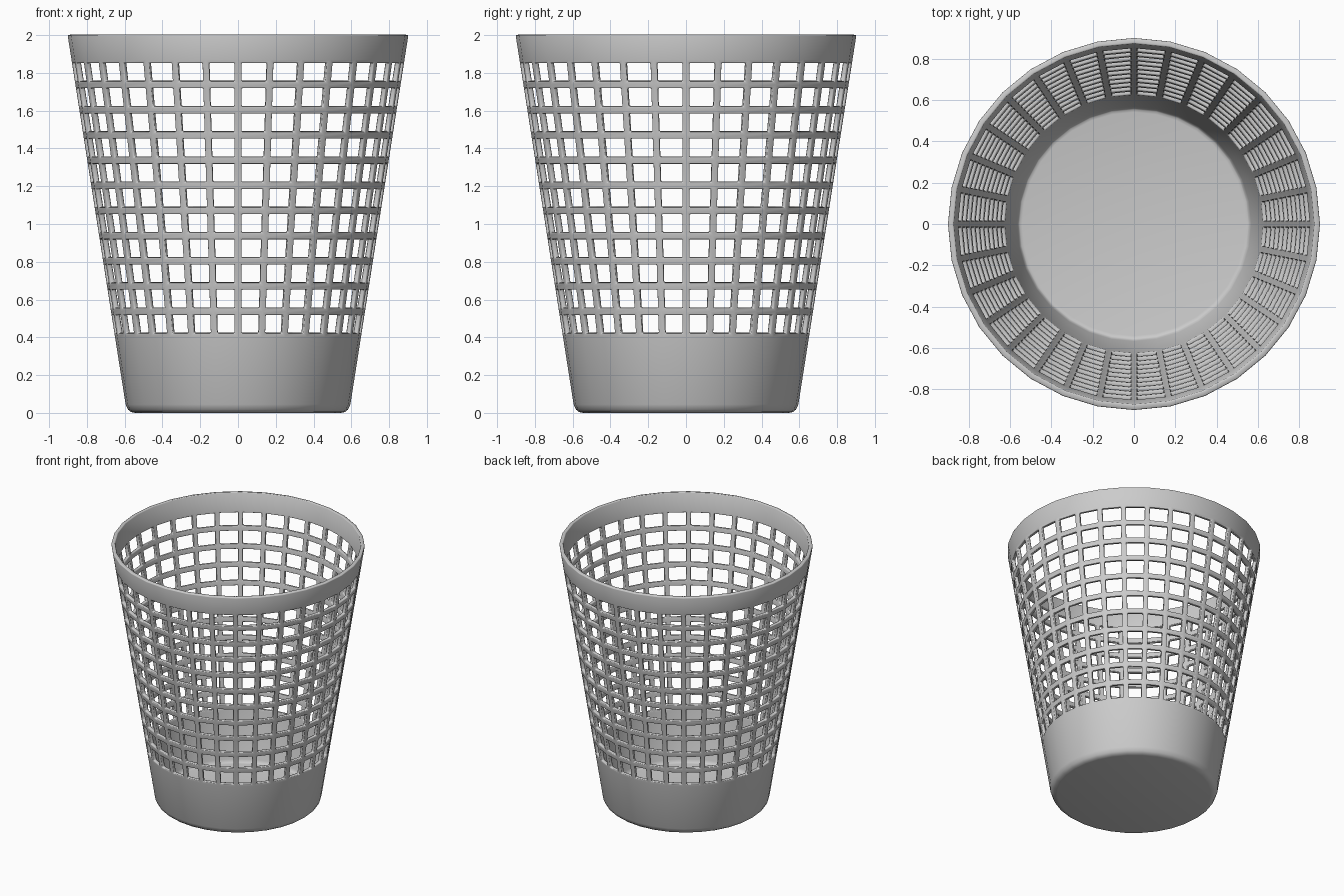
import bpy, bmesh, math

if "Cube" in bpy.data.objects:
    bpy.data.objects.remove(bpy.data.objects["Cube"])

SIDES = 32           # ribs around the basket
ROWS = 11            # rows of openings
Z_LOW, Z_HIGH = 0.403, 1.87
BAR = 0.0375         # width of ribs and rings
WALL = 0.028


def wall_radius(z):
    return 0.588 + 0.157 * z


# Outer profile: floor edge, rounded bottom corner, solid band, grid rows, rim
profile = [(0.545, 0.0), (0.567, 0.005), (0.583, 0.018), (wall_radius(0.045), 0.045)]
grid_z = [Z_LOW + (Z_HIGH - Z_LOW) * i / ROWS for i in range(ROWS + 1)]
first = len(profile)
profile += [(wall_radius(z), z) for z in grid_z] + [(wall_radius(2.0), 2.0)]

bm = bmesh.new()
rings = []
for r, z in profile:
    rings.append([bm.verts.new((r * math.cos(a), r * math.sin(a), z))
                  for a in (2 * math.pi * i / SIDES for i in range(SIDES))])

# Floor and side faces
bm.faces.new(list(reversed(rings[0])))
openings = []
for k in range(len(rings) - 1):
    lo, hi = rings[k], rings[k + 1]
    for i in range(SIDES):
        j = (i + 1) % SIDES
        f = bm.faces.new((lo[i], lo[j], hi[j], hi[i]))
        if first <= k < first + ROWS:
            openings.append(f)

# Inset each grid cell and remove its middle to leave the lattice
bm.normal_update()
bmesh.ops.inset_individual(bm, faces=openings, thickness=BAR / 2, use_even_offset=True)
bmesh.ops.delete(bm, geom=openings, context='FACES')
bm.normal_update()

mesh = bpy.data.meshes.new("waste_basket")
bm.to_mesh(mesh)
bm.free()
basket = bpy.data.objects.new("waste_basket", mesh)
bpy.context.collection.objects.link(basket)
bpy.context.view_layer.objects.active = basket
basket.select_set(True)

# Wall thickness and softened edges
solid = basket.modifiers.new("wall", 'SOLIDIFY')
solid.thickness = WALL
solid.offset = -1
solid.use_even_offset = True
bevel = basket.modifiers.new("soft_edges", 'BEVEL')
bevel.width = 0.006
bevel.segments = 2
bevel.limit_method = 'ANGLE'
bevel.angle_limit = math.radians(45)
for m in ("wall", "soft_edges"):
    bpy.ops.object.modifier_apply(modifier=m)
bpy.ops.object.shade_smooth_by_angle(angle=math.radians(50))
